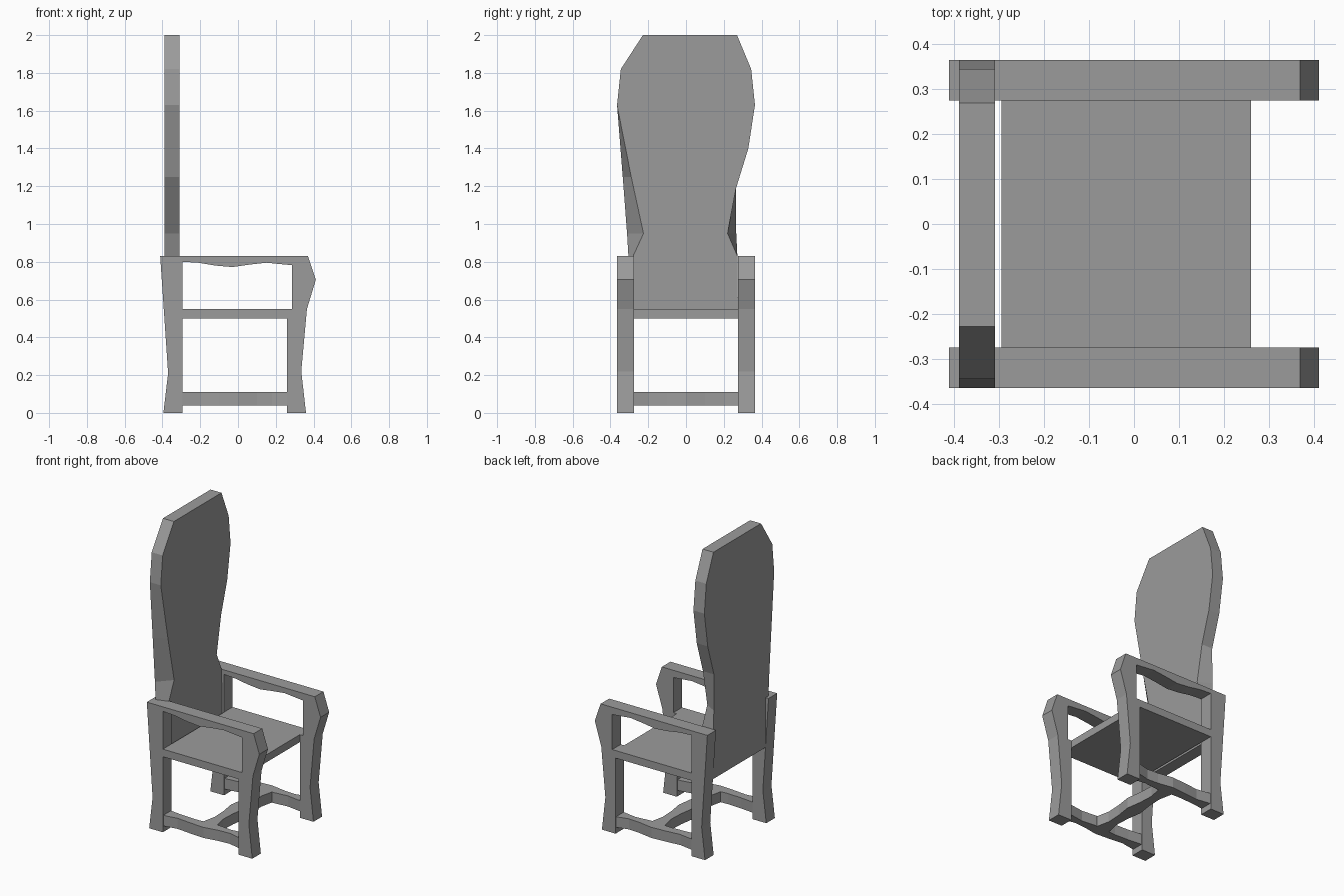
import bpy, bmesh

if "Cube" in bpy.data.objects:
    bpy.data.objects.remove(bpy.data.objects["Cube"])

grey = bpy.data.materials.new("plain grey")
grey.diffuse_color = (0.33, 0.33, 0.33, 1)
grey.use_nodes = True
grey.node_tree.nodes["Principled BSDF"].inputs["Base Color"].default_value = grey.diffuse_color


def loft(name, ring_a, ring_b):
    """Solid between two outlines with matching points."""
    bm = bmesh.new()
    a = [bm.verts.new(p) for p in ring_a]
    b = [bm.verts.new(p) for p in ring_b]
    bm.faces.new(a)
    bm.faces.new(b[::-1])
    n = len(a)
    for i in range(n):
        j = (i + 1) % n
        bm.faces.new((a[j], a[i], b[i], b[j]))
    bmesh.ops.recalc_face_normals(bm, faces=bm.faces)
    me = bpy.data.meshes.new(name)
    bm.to_mesh(me)
    bm.free()
    me.materials.append(grey)
    ob = bpy.data.objects.new(name, me)
    bpy.context.collection.objects.link(ob)
    return ob


def side_prism(name, pts, y0, y1):
    """Extrude an (x, z) profile along y."""
    return loft(name, [(x, y0, z) for x, z in pts], [(x, y1, z) for x, z in pts])


def plan_prism(name, pts, z0, z1):
    """Extrude an (x, y) outline upward."""
    return loft(name, [(x, y, z0) for x, y in pts], [(x, y, z1) for x, y in pts])


# Side frames: legs and arm with a wavy underside
back_leg = [(-.295, 0), (-.295, .83), (-.412, .83), (-.37, .21), (-.395, 0)]
front_leg = [(.26, 0), (.36, 0), (.335, .22), (.365, .55), (.412, .705),
             (.37, .83), (.285, .83), (.285, .55), (.26, .55)]
arm = [(-.295, .83), (-.295, .80), (-.21, .795), (-.12, .78), (-.03, .772),
       (.06, .785), (.15, .795), (.285, .782), (.285, .83)]
for s, side in ((-1, "right"), (1, "left")):
    y0, y1 = s * .275, s * .365
    side_prism(side + "_back_leg", back_leg, y0, y1)
    side_prism(side + "_front_leg", front_leg, y0, y1)
    side_prism(side + "_arm", arm, y0, y1)
    # Low side stretcher, wavy in plan
    wave = [(-.295, .36), (-.2, .345), (-.1, .355), (0, .362), (.1, .345),
            (.18, .34), (.26, .36), (.26, .28), (.16, .295), (.06, .285),
            (-.1, .295), (-.2, .29), (-.295, .28)]
    plan_prism(side + "_stretcher", [(x, s * y) for x, y in wave], .04, .11)

# Cross stretcher joining the two sides
half = [(-.295, .05), (-.2, .03), (-.1, .035), (0, .05), (.1, .035), (.2, .03), (.295, .05)]
plan_prism("cross_stretcher",
           [(x, y) for y, x in half] + [(-x, y) for y, x in reversed(half)], .04, .11)

# Seat board, reaching the outer sides between the legs
plan_prism("seat", [(-.295, -.365), (.26, -.365), (.26, .365), (-.295, .365)], .50, .55)

# Tall back: waisted on the front face, straighter on the rear face
front = [(-.275, .50), (-.28, .83), (-.225, .95), (-.29, 1.25), (-.365, 1.63), (-.345, 1.82),
         (-.228, 2), (.27, 2), (.345, 1.82), (.365, 1.63), (.33, 1.4), (.265, 1.19),
         (.22, .95), (.272, .83), (.275, .50)]
rear = list(front)
rear[1], rear[2], rear[3] = (-.305, .83), (-.312, .95), (-.335, 1.25)
rear[12], rear[13] = (.266, .95), (.27, .83)
loft("tall_back", [(-.31, y, z) for y, z in front], [(-.39, y, z) for y, z in rear])
